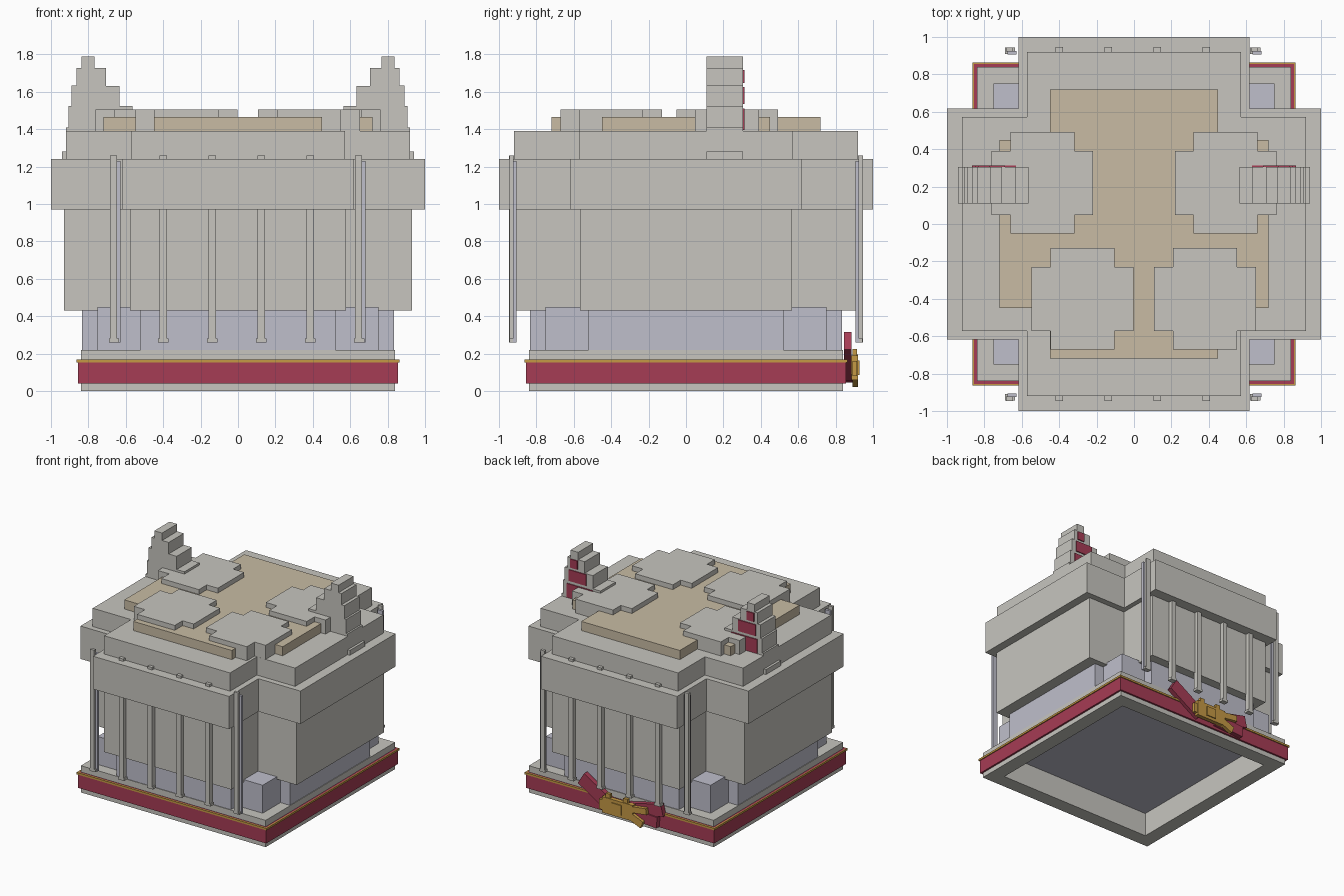
import bpy, bmesh, math
from mathutils import Vector

cube = bpy.data.objects.get("Cube")
if cube:
    bpy.data.objects.remove(cube, do_unlink=True)


def material(name, rgb):
    m = bpy.data.materials.new(name)
    m.diffuse_color = (*rgb, 1)
    m.use_nodes = True
    m.node_tree.nodes["Principled BSDF"].inputs["Base Color"].default_value = (*rgb, 1)
    return m


STONE = material("pale stone", (0.57, 0.56, 0.52))
TAN = material("sand tan", (0.58, 0.50, 0.37))
LILAC = material("lilac grey", (0.52, 0.52, 0.60))
RED = material("ribbon red", (0.38, 0.045, 0.09))
GOLD = material("gold", (0.56, 0.32, 0.06))


def finish(bm, name, mat):
    bmesh.ops.recalc_face_normals(bm, faces=bm.faces[:])
    mesh = bpy.data.meshes.new(name)
    bm.to_mesh(mesh)
    bm.free()
    mesh.materials.append(mat)
    obj = bpy.data.objects.new(name, mesh)
    bpy.context.collection.objects.link(obj)
    return obj


def prism(name, outline, lo, hi, mat, axis="z"):
    """Extrude a flat outline along z, or an x-z outline along y."""
    place = (lambda a, b: (a, b, lo)) if axis == "z" else (lambda a, b: (a, lo, b))
    step = Vector((0, 0, hi - lo)) if axis == "z" else Vector((0, hi - lo, 0))
    bm = bmesh.new()
    face = bm.faces.new([bm.verts.new(place(a, b)) for a, b in outline])
    out = bmesh.ops.extrude_face_region(bm, geom=[face], use_keep_orig=True)
    bmesh.ops.translate(bm, vec=step,
                        verts=[v for v in out["geom"] if isinstance(v, bmesh.types.BMVert)])
    return finish(bm, name, mat)


def rect(x0, x1, y0, y1):
    return [(x0, y0), (x1, y0), (x1, y1), (x0, y1)]


def box(name, x0, x1, y0, y1, z0, z1, mat):
    return prism(name, rect(x0, x1, y0, y1), z0, z1, mat)


def plus(name, arm, half, z0, z1, mat, cx=0, cy=0):
    """Cross-shaped slab reaching arm outward, with arms 2 * half wide."""
    quarter = [(arm, -half), (arm, half), (half, half)]
    pts = []
    for x, y in quarter * 1:
        pts.append((x, y))
    for _ in range(3):
        pts += [(-y, x) for x, y in pts[-3:]]
    return prism(name, [(x + cx, y + cy) for x, y in pts], z0, z1, mat)


def ring(name, outer, inner, z0, z1, mat):
    """Square frame with an open middle."""
    bm = bmesh.new()
    loops = []
    for r, z in ((outer, z0), (outer, z1), (inner, z1), (inner, z0)):
        loops.append([bm.verts.new((x, y, z)) for x, y in rect(-r, r, -r, r)])
    for k in range(4):
        a, b = loops[k], loops[(k + 1) % 4]
        for i in range(4):
            j = (i + 1) % 4
            bm.faces.new((a[i], a[j], b[j], b[i]))
    return finish(bm, name, mat)


# Plinth with its red band and gold trim
ring("plinth", 0.84, 0.72, 0, 0.22, STONE)
ring("red_band", 0.855, 0.835, 0.04, 0.168, RED)
ring("gold_trim", 0.863, 0.85, 0.152, 0.168, GOLD)

# Recessed lower storey
box("lower_core", -0.75, 0.75, -0.75, 0.75, 0.2, 0.45, LILAC)
plus("lower_storey", 0.835, 0.52, 0.205, 0.43, LILAC)

# Main body tiers
plus("main_walls", 0.93, 0.578, 0.43, 0.97, STONE).scale.y = 0.98
plus("cornice", 1.0, 0.618, 0.97, 1.24, STONE)
plus("attic", 0.92, 0.572, 1.24, 1.39, STONE)

# Roof deck and the four raised tiles
plus("roof_deck", 0.72, 0.448, 1.39, 1.465, TAN)
for label, cx, cy in (("front_right", -0.275, -0.4), ("front_left", 0.38, -0.4),
                      ("back_right", -0.49, 0.22), ("back_left", 0.49, 0.22)):
    plus("roof_tile_" + label, 0.272, 0.171, 1.385, 1.505, STONE, cx, cy)

# Columns along the front and back
for side, s in (("front", -1), ("back", 1)):
    for i in range(4):
        x = -0.4 + 0.262 * i
        y = sorted((s * 0.905, s * 0.947))
        box(f"{side}_column_{i}", x - 0.02, x + 0.02, *y, 0.26, 1.26, STONE)
        box(f"{side}_column_foot_{i}", x - 0.028, x + 0.028, *y, 0.26, 0.28, STONE)
    for label, x in (("right", -0.665), ("left", 0.645)):
        box(f"{side}_{label}_corner_column", x - 0.02, x + 0.018,
            *sorted((s * 0.922, s * 0.945)), 0.26, 1.26, STONE)
        box(f"{side}_{label}_corner_pipe", x - 0.012, x + 0.036,
            *sorted((s * 0.905, s * 0.926)), 0.26, 1.23, LILAC)
        box(f"{side}_{label}_corner_foot", x - 0.025, x + 0.03,
            *sorted((s * 0.91, s * 0.943)), 0.26, 0.28, STONE)

# Stepped horns with red inlays on their back faces
outer_steps = [(0.94, 1.28), (0.92, 1.41), (0.906, 1.525), (0.89, 1.635), (0.864, 1.727), (0.837, 1.788)]
inner_steps = [(0.767, 1.788), (0.707, 1.727), (0.634, 1.632), (0.564, 1.524)]
for label, s in (("left", 1), ("right", -1)):
    pts, z = [], 1.235
    for x, top in outer_steps:
        pts += [(x, z), (x, top)]
        z = top
    for k, (x, top) in enumerate(inner_steps):
        low = inner_steps[k + 1][1] if k < 3 else 1.235
        pts += [(x, top), (x, low)]
    prism(f"{label}_horn", [(s * x, z) for x, z in pts], 0.11, 0.305, STONE, "y")
    for i, (x0, x1, z0, z1) in enumerate(((0.63, 0.865, 1.395, 1.51),
                                          (0.69, 0.85, 1.535, 1.627),
                                          (0.77, 0.835, 1.647, 1.718))):
        prism(f"{label}_horn_inlay_{i}", rect(*sorted((s * x0, s * x1)), z0, z1),
              0.304, 0.313, RED, "y")


# Bow on the back of the plinth
def strip(name, start, end, width, y0, y1, mat):
    a, b = Vector(start), Vector(end)
    n = (b - a).normalized().orthogonal() * width / 2
    return prism(name, [tuple(p) for p in (a + n, b + n, b - n, a - n)], y0, y1, mat, "y")


strip("ribbon_upper_left", (0.06, 0.10), (0.335, 0.27), 0.11, 0.845, 0.885, RED)
strip("ribbon_upper_right", (-0.10, 0.13), (-0.40, 0.20), 0.10, 0.845, 0.885, RED)
strip("ribbon_lower_right", (-0.10, 0.11), (-0.36, 0.09), 0.09, 0.85, 0.895, RED)
strip("bow_body", (0.12, 0.125), (-0.16, 0.125), 0.13, 0.885, 0.92, GOLD)
strip("bow_left_tip", (0.15, 0.12), (0.10, 0.12), 0.08, 0.89, 0.915, GOLD)
strip("bow_upper_tail", (-0.12, 0.15), (-0.28, 0.17), 0.05, 0.89, 0.92, GOLD)
strip("bow_lower_tail", (-0.10, 0.11), (-0.24, 0.05), 0.06, 0.89, 0.92, GOLD)
for i, x in enumerate((0.07, -0.09)):
    strip(f"bow_knob_{i}", (x, 0.18), (x, 0.225), 0.04, 0.89, 0.915, GOLD)
strip("bow_knot", (0.03, 0.125), (-0.06, 0.125), 0.08, 0.915, 0.928, GOLD)
